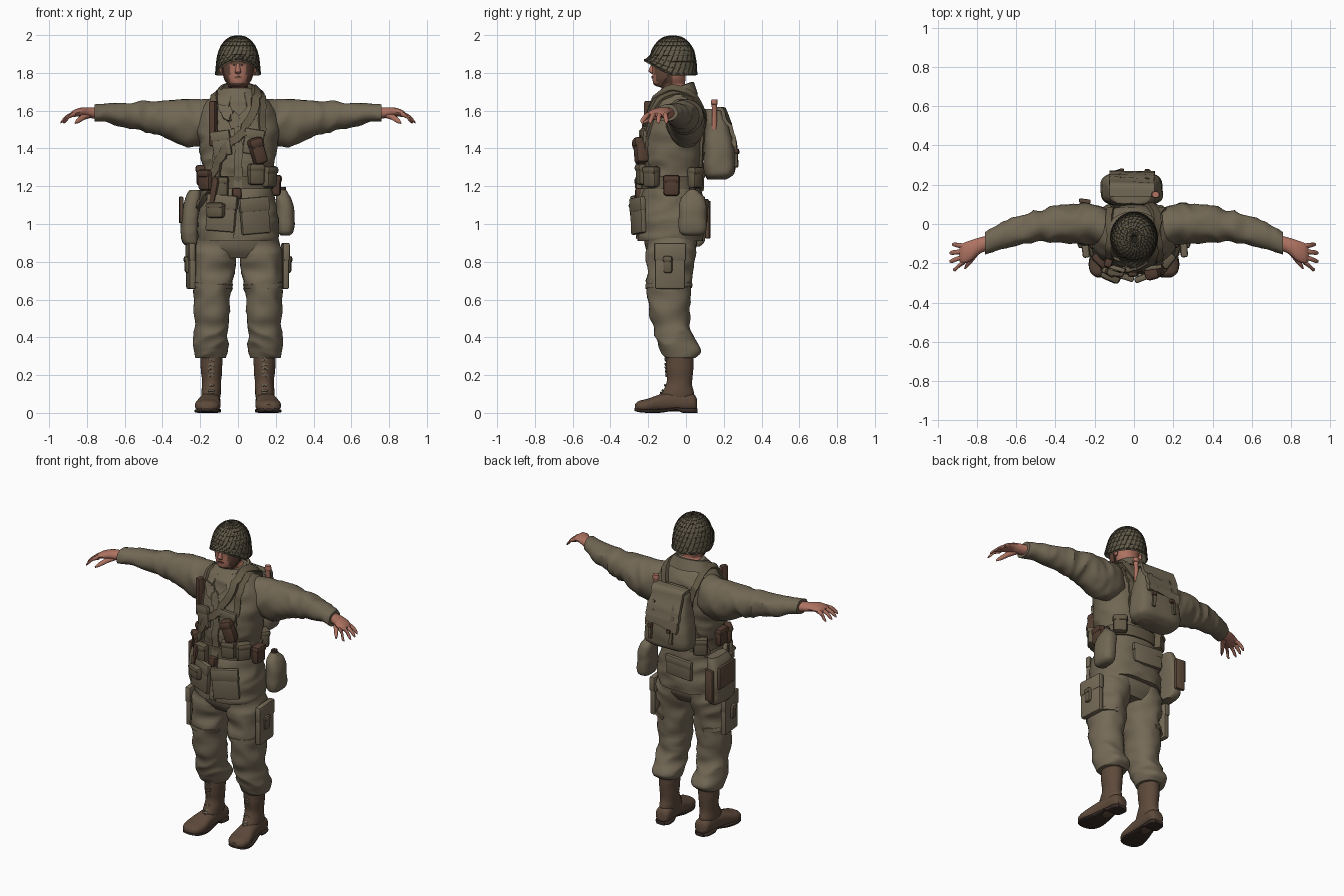
import bpy, bmesh, math
from mathutils import Vector, Matrix, noise
from mathutils.bvhtree import BVHTree

if "Cube" in bpy.data.objects:
    bpy.data.objects.remove(bpy.data.objects["Cube"], do_unlink=True)

X, Y, Z = Vector((1, 0, 0)), Vector((0, 1, 0)), Vector((0, 0, 1))
made = []


def material(name, *rgb):
    m = bpy.data.materials.new(name)
    m.use_nodes = True
    m.diffuse_color = (*rgb, 1)
    m.node_tree.nodes["Principled BSDF"].inputs["Base Color"].default_value = (*rgb, 1)
    return m


jacket_cloth = material("jacket khaki", .165, .135, .088)
trouser_cloth = material("trouser khaki", .175, .142, .094)
webbing = material("webbing olive", .125, .1, .062)
boot_leather = material("boot leather", .11, .067, .043)
dark_leather = material("dark leather", .085, .046, .03)
skin_tone = material("skin", .42, .17, .12)
face_paint = material("face paint", .14, .07, .045)
helmet_olive = material("helmet olive", .12, .103, .066)
net_dark = material("net dark", .07, .058, .037)
sole_dark = material("sole dark", .04, .026, .02)


def finish(name, bm, mat):
    bmesh.ops.recalc_face_normals(bm, faces=bm.faces)
    mesh = bpy.data.meshes.new(name)
    bm.to_mesh(mesh)
    bm.free()
    mesh.materials.append(mat)
    ob = bpy.data.objects.new(name, mesh)
    bpy.context.collection.objects.link(ob)
    made.append(ob)
    return ob


def skin_rings(name, rings, mat, caps=True):
    """Join closed rings of points into a tube."""
    bm = bmesh.new()
    rows = [[bm.verts.new(p) for p in ring] for ring in rings]
    n = len(rows[0])
    for low, high in zip(rows, rows[1:]):
        for k in range(n):
            j = (k + 1) % n
            bm.faces.new((low[k], low[j], high[j], high[k]))
    if caps:
        bm.faces.new(rows[0])
        bm.faces.new(rows[-1])
    return finish(name, bm, mat)


def spline(points, steps):
    """Smooth curve through points of any dimension."""
    pts = [Vector(p) for p in points]
    pts = [pts[0]] + pts + [pts[-1]]
    out = []
    for a, b, c, d in zip(pts, pts[1:], pts[2:], pts[3:]):
        for i in range(steps):
            t = i / steps
            out.append(b + (c - a) * (t / 2) + (a * 2 - b * 5 + c * 4 - d) * (t * t / 2)
                       + (b * 3 - a - c * 3 + d) * (t ** 3 / 2))
    return out + [pts[-1]]


def loft(name, rings, mat, u=X, v=Y, side=1, n=28, steps=5, power=2, fold=0, twist=0, caps=True):
    """Rings are (x, y, z, radius along u, radius along v); fold adds cloth creases."""
    axis = u.cross(v)
    rows = []
    for i, r in enumerate(spline(rings, steps)):
        c, row = Vector(r[:3]), []
        for k in range(n):
            a = math.tau * k / n + twist * i
            ca, sa = math.cos(a), math.sin(a)
            p = (c + u * r[3] * math.copysign(abs(ca) ** (2 / power), ca)
                 + v * r[4] * math.copysign(abs(sa) ** (2 / power), sa))
            if fold:
                q = p * 7 + axis * axis.dot(p) * 5
                p += (p - c).normalized() * fold * (.5 - 2 * abs(noise.noise(q)))
            p.x *= side
            row.append(p)
        rows.append(row)
    return skin_rings(name, rows, mat, caps)


def surface(*obs):
    verts, polys = [], []
    for ob in obs:
        start = len(verts)
        verts += [v.co.copy() for v in ob.data.vertices]
        polys += [[start + i for i in p.vertices] for p in ob.data.polygons]
    return BVHTree.FromPolygons(verts, polys)


def strap(name, guide, half, mat, surf, thick=.011, steps=8):
    """Flat band that follows a surface near the guide points."""
    hits = [surf.find_nearest(p)[:2] for p in spline(guide, steps)]
    rows = []
    for i, (p, nor) in enumerate(hits):
        t = hits[min(i + 1, len(hits) - 1)][0] - hits[max(i - 1, 0)][0]
        w = t.cross(nor).normalized() * half
        rows.append([p - w - nor * thick, p + w - nor * thick, p + w + nor * thick, p - w + nor * thick])
    return skin_rings(name, rows, mat)


def pouch(name, guess, size, mat, surf, tilt=0, flap=True):
    """Rounded box sitting on a surface, with an overlapping flap."""
    p, nor, *_ = surf.find_nearest(Vector(guess))
    turn = Vector((nor.x, nor.y, 0)).to_track_quat('Y', 'Z').to_matrix().to_4x4()
    frame = Matrix.Translation(p) @ turn @ Matrix.Rotation(tilt, 4, 'Y')
    w, d, h = size
    boxes = [((w, d, h), (0, d * .3, 0))]
    if flap:
        boxes.append(((w * 1.06, d * 1.05, h * .4), (0, d * .38, h * .32)))
    bm = bmesh.new()
    for dims, shift in boxes:
        made_verts = bmesh.ops.create_cube(bm, size=1)["verts"]
        bmesh.ops.transform(bm, verts=made_verts, matrix=frame @ Matrix.Translation(shift) @ Matrix.Diagonal((*dims, 1)))
    bmesh.ops.bevel(bm, geom=list(bm.edges), offset=min(w, d, h) * .3, segments=2, profile=.5, affect='EDGES')
    return finish(name, bm, mat)


# Jacket body and hips
torso = loft("jacket_body", [
    (0, -.082, .91, .21, .172), (0, -.08, 1, .215, .172), (0, -.08, 1.1, .2, .163), (0, -.075, 1.21, .175, .148),
    (0, -.075, 1.3, .185, .15), (0, -.07, 1.4, .205, .155), (0, -.06, 1.5, .215, .15), (0, -.05, 1.58, .205, .143),
    (0, -.05, 1.65, .16, .122), (0, -.05, 1.69, .11, .1), (0, -.05, 1.72, .08, .08)],
    jacket_cloth, n=56, steps=7, power=2.4, fold=.011)
loft("trouser_seat", [(0, -.08, .82, .17, .1), (0, -.08, .88, .2, .135), (0, -.08, .98, .2, .15)],
     trouser_cloth, power=2.5, fold=.006)

# Sleeves, hands, legs and boots, one per side
sleeves, legs = [], {}
for s, tag in ((1, "left_"), (-1, "right_")):
    sleeves.append(loft(tag + "sleeve", [
        (.1, -.03, 1.55, .09, .1), (.2, 0, 1.54, .105, .125), (.28, 0, 1.535, .1, .122), (.4, 0, 1.56, .092, .094),
        (.5, -.012, 1.57, .08, .08), (.6, -.035, 1.575, .072, .066), (.7, -.07, 1.58, .062, .053),
        (.76, -.1, 1.585, .052, .046)], jacket_cloth, Y, Z, s, n=36, steps=8, fold=.013))
    loft(tag + "palm", [
        (.73, -.09, 1.585, .036, .032), (.79, -.112, 1.59, .042, .028), (.83, -.135, 1.593, .052, .023),
        (.87, -.15, 1.585, .052, .018), (.888, -.155, 1.578, .036, .01)], skin_tone, Y, Z, s, n=16)
    for k, finger in enumerate(("index", "middle", "ring", "little")):
        y = -.19 + .026 * k
        spread = .008 * (k - 2)
        reach = (.04, .058, .058, .045)[k]
        loft(f"{tag}{finger}_finger", [
            (.86, y, 1.583, .013, .014), (.87 + reach / 2, y - .005 + spread, 1.572, .012, .012),
            (.87 + reach, y - .008 + spread * 2, 1.548, .011, .01), (.882 + reach, y - .01 + spread * 2, 1.535, .004, .004)],
            skin_tone, Y, Z, s, n=10, steps=3)
    loft(tag + "thumb", [(.79, -.12, 1.58, .024, .02), (.82, -.17, 1.565, .017, .015),
                         (.845, -.205, 1.547, .013, .012), (.86, -.228, 1.535, .005, .005)],
         skin_tone, X, Z, s, n=10, steps=3)
    leg = legs[s] = loft(tag + "trouser_leg", [
        (.105, -.08, .94, .1, .13), (.122, -.08, .85, .112, .13), (.13, -.09, .7, .104, .118),
        (.14, -.085, .5, .09, .104), (.144, -.06, .4, .088, .1), (.145, -.028, .33, .093, .104),
        (.143, -.03, .29, .075, .08)], trouser_cloth, side=s, n=40, steps=9, power=2.2, fold=.013)
    shaft = loft(tag + "boot_shaft", [
        (.14, -.033, .33, .058, .075), (.14, -.033, .25, .057, .072), (.14, -.035, .16, .05, .068),
        (.142, -.045, .1, .05, .088), (.145, -.06, .05, .045, .08)], boot_leather, side=s, fold=.003)
    loft(tag + "boot_foot", [
        (.14, .057, .045, .03, .03), (.14, .035, .055, .047, .046), (.145, -.05, .06, .05, .052),
        (.152, -.13, .053, .058, .047), (.16, -.2, .04, .068, .036), (.163, -.25, .034, .056, .029),
        (.163, -.27, .03, .028, .015)], boot_leather, X, Z, s, power=2.4)
    loft(tag + "boot_sole", [
        (.14, .062, .012, .03, .012), (.14, .035, .012, .05, .012), (.145, -.02, .013, .05, .012),
        (.148, -.05, .022, .046, .008), (.155, -.13, .011, .06, .01), (.161, -.2, .01, .07, .01),
        (.164, -.25, .013, .056, .009), (.164, -.272, .018, .025, .007)], sole_dark, X, Z, s, power=4)
    # Boot laces
    boot = surface(shaft)
    for k in range(9):
        z = .1 + .022 * k
        strap(f"{tag}lace_{k + 1}", [(s * .115, -.17, z), (s * .14, -.18, z + .01), (s * .167, -.17, z)],
              .005, jacket_cloth, boot, .007, 4)
    # Thigh pockets
    thigh = surface(leg)
    pouch(tag + "thigh_pocket", (s * .3, -.085, .77), (.16, .035, .24), trouser_cloth, thigh)
    pouch(tag + "pocket_tab", (s * .3, -.1, .78), (.05, .055, .09), webbing, thigh)
    strap(tag + "thigh_tie", [(s * .02, -.15, .66), (s * .13, -.25, .67), (s * .3, -.1, .68),
                              (s * .15, .1, .67)], .012, trouser_cloth, thigh, .006)

# Collar, lapels and front closure
body = surface(torso, *sleeves)
front = surface(torso)
rows = []
for i in range(33):
    a = -2.8 + 5.6 * i / 32
    out = Vector((math.sin(a), math.cos(a), 0))
    f = (1 - math.cos(a)) / 2
    top = Vector((out.x * .085, out.y * .083 - .055, 1.752 - .06 * f))
    low = Vector((out.x * .13, out.y * (.105 + .03 * f) - .055, 1.685 - .06 * f * f))
    rows.append([top, top + out * .014, low + out * .014, low - out * .012])
skin_rings("collar", rows, jacket_cloth)
strap("front_placket", [(0, -.3, 1.6), (0, -.3, 1.3), (0, -.3, .92)], .022, jacket_cloth, front, .008)
for s, tag in ((1, "left_"), (-1, "right_")):
    strap(tag + "lapel", [(s * .015, -.3, 1.53), (s * .05, -.3, 1.6), (s * .09, -.25, 1.65)],
          .03, jacket_cloth, front)
    pouch(tag + "chest_pocket", (s * .09, -.3, 1.44), (.1, .022, .13), jacket_cloth, front, -s * .15)
    pouch(tag + "skirt_pocket", (s * .13, -.4, 1.06), (.16, .03, .19), jacket_cloth, front, s * .08)
    strap(tag + "suspender", [
        (s * .155, -.3, 1.25), (s * .155, -.3, 1.45), (s * .15, -.2, 1.64), (s * .15, -.05, 1.74),
        (s * .13, .1, 1.62), (s * .1, .15, 1.45), (s * .08, .15, 1.25)], .018, webbing, body, .013)
strap("cross_strap", [
    (-.3, -.08, 1.1), (-.19, -.28, 1.25), (-.06, -.32, 1.42), (.07, -.3, 1.56), (.12, -.08, 1.74),
    (.06, .12, 1.52), (-.12, .12, 1.3), (-.3, 0, 1.1)], .021, webbing, front, .022)

# Belt and its pouches
loft("belt", [(0, -.075, 1.185, .19, .16), (0, -.075, 1.22, .187, .16), (0, -.075, 1.255, .19, .162)],
     webbing, n=48, steps=2, power=2.4)
pouch("belt_buckle", (0, -.4, 1.22), (.05, .045, .06), dark_leather, front, flap=False)
for s, tag in ((1, "left_"), (-1, "right_")):
    for k, (x, y) in enumerate(((.13, -.35), (.22, -.23), (.28, -.08), (.2, .12))):
        pouch(f"{tag}belt_pouch_{k + 1}", (s * x, y, 1.225), (.085, .058, .11),
              dark_leather if k == 2 or s * k == -1 else webbing, front)
pouch("back_pouch", (0, .3, 1.09), (.19, .025, .12), jacket_cloth, front)
pouch("small_front_pouch", (-.17, -.4, 1.1), (.1, .065, .08), webbing, front)
pouch("knife_sheath", (-.16, -.3, 1.18), (.04, .06, .2), dark_leather, front, -.2, False)
pouch("shoulder_sheath", (-.17, -.3, 1.56), (.04, .045, .24), dark_leather, body, 0, False)
pouch("first_aid_pouch", (.14, -.35, 1.39), (.075, .07, .14), dark_leather, front, .3)

# Canteen on the left hip
loft("canteen", [(.25, .035, .94, .025, .045), (.253, .035, .965, .043, .07), (.25, .035, 1.06, .048, .074),
                 (.24, .035, 1.13, .042, .066), (.235, .035, 1.165, .028, .035), (.235, .035, 1.18, .02, .02)],
     jacket_cloth, power=2.5, fold=.005)
loft("canteen_cap", [(.235, .035, 1.17, .02, .02), (.235, .035, 1.195, .018, .018)], sole_dark, n=14, steps=1)

# Satchel on the right hip
satchel = loft("satchel", [(-.235, 0, .88, .03, .07), (-.25, 0, .91, .045, .1), (-.253, 0, 1, .05, .11),
                           (-.24, 0, 1.12, .045, .1), (-.225, 0, 1.18, .03, .08)],
               jacket_cloth, power=3, fold=.006)
satchel_skin = surface(satchel)
pouch("satchel_flap", (-.5, .015, 1.1), (.17, .02, .14), boot_leather, satchel_skin, flap=False)
pouch("satchel_end", (-.24, .3, 1.04), (.06, .022, .2), boot_leather, satchel_skin, flap=False)

# Backpack with flap, straps and tool handle
pack = loft("backpack", [
    (-.01, .14, 1.61, .075, .035), (-.01, .152, 1.595, .105, .052), (-.01, .166, 1.5, .13, .072),
    (-.01, .178, 1.36, .155, .085), (-.01, .175, 1.27, .155, .08), (-.01, .165, 1.235, .11, .05)],
    jacket_cloth, n=40, power=3.3, fold=.008)
pack_skin = surface(pack)
strap("backpack_flap", [(-.01, .14, 1.7), (-.01, .24, 1.58), (-.01, .3, 1.45), (-.01, .3, 1.41)],
      .115, jacket_cloth, pack_skin, .01)
for k, x in enumerate((-.085, .075)):
    strap(f"pack_strap_{k + 1}", [(x, .27, 1.56), (x, .3, 1.45), (x, .32, 1.3)], .01, webbing, pack_skin, .013)
    pouch(f"pack_buckle_{k + 1}", (x, .4, 1.39), (.03, .025, .025), dark_leather, pack_skin, flap=False)
loft("tool_handle", [(.11, .15, 1.5, .014, .014), (.11, .15, 1.62, .014, .014), (.11, .15, 1.635, .022, .018),
                     (.11, .15, 1.66, .018, .016)], skin_tone, n=14, steps=3)

# Head and face, painted on the jaw and cheeks
head = loft("head", [
    (0, -.04, 1.64, .06, .065), (0, -.045, 1.71, .06, .066), (0, -.085, 1.735, .05, .082),
    (0, -.09, 1.77, .069, .087), (0, -.09, 1.82, .08, .088), (0, -.085, 1.88, .085, .098),
    (0, -.08, 1.93, .08, .09)], skin_tone, n=36, power=2.2)
head.data.materials.append(face_paint)
for f in head.data.polygons:
    c = f.center
    jaw = c.y < -.07 and c.z > 1.725
    f.material_index = int(jaw and (abs(c.x) > .045 or c.z < 1.75 or c.z > 1.845))
loft("nose", [(0, -.172, 1.85, .009, .01), (0, -.184, 1.815, .013, .014), (0, -.183, 1.805, .017, .013),
              (0, -.175, 1.795, .01, .006)], skin_tone, n=14)
face = surface(head)
strap("mouth", [(-.027, -.25, 1.769), (0, -.25, 1.772), (.027, -.25, 1.769)], .005, face_paint, face, .005)
for s, tag in ((1, "left_"), (-1, "right_")):
    strap(tag + "eye", [(s * .02, -.25, 1.833), (s * .045, -.25, 1.833)], .005, sole_dark, face, .003)
    strap(tag + "brow", [(s * .012, -.25, 1.848), (s * .055, -.25, 1.848)], .006, face_paint, face, .007)
    loft(tag + "ear", [(.083, -.065, 1.785, .006, .01), (.088, -.06, 1.81, .01, .02),
                       (.088, -.058, 1.84, .01, .022)], skin_tone, side=s, n=12)
    strap(tag + "chin_strap", [(s * .1, -.08, 1.85), (s * .1, -.09, 1.78), (s * .04, -.13, 1.72)],
          .008, dark_leather, face, .005)

# Helmet with raised front brim, and net over it
shell = [(0, -.07, 1.79, .12, .13), (0, -.07, 1.8, .118, .128), (0, -.07, 1.86, .113, .123),
         (0, -.07, 1.92, .1, .11), (0, -.07, 1.965, .073, .08), (0, -.07, 1.99, .038, .042),
         (0, -.07, 1.995, .004, .004)]
helmet = loft("helmet", shell, helmet_olive, n=40, caps=False)
net = loft("helmet_net", shell, net_dark, n=26, steps=2, twist=.1, caps=False)
for ob in (helmet, net):
    for v in ob.data.vertices:
        forward = max(0, -(v.co.y + .07) / .13)
        low = max(0, (1.9 - v.co.z) / .11)
        v.co.z += .08 * low * forward ** 1.4
        v.co.y -= .022 * low ** 2 * forward ** 3
wires = net.modifiers.new("net_cords", 'WIREFRAME')
wires.thickness = .006
wires.use_even_offset = False
rim = helmet.modifiers.new("shell_thickness", 'SOLIDIFY')
rim.thickness = .008

# Smooth shading with sharp creases kept
bpy.ops.object.select_all(action='DESELECT')
for ob in made:
    ob.select_set(True)
bpy.context.view_layer.objects.active = torso
bpy.ops.object.shade_smooth_by_angle(angle=math.radians(40))
